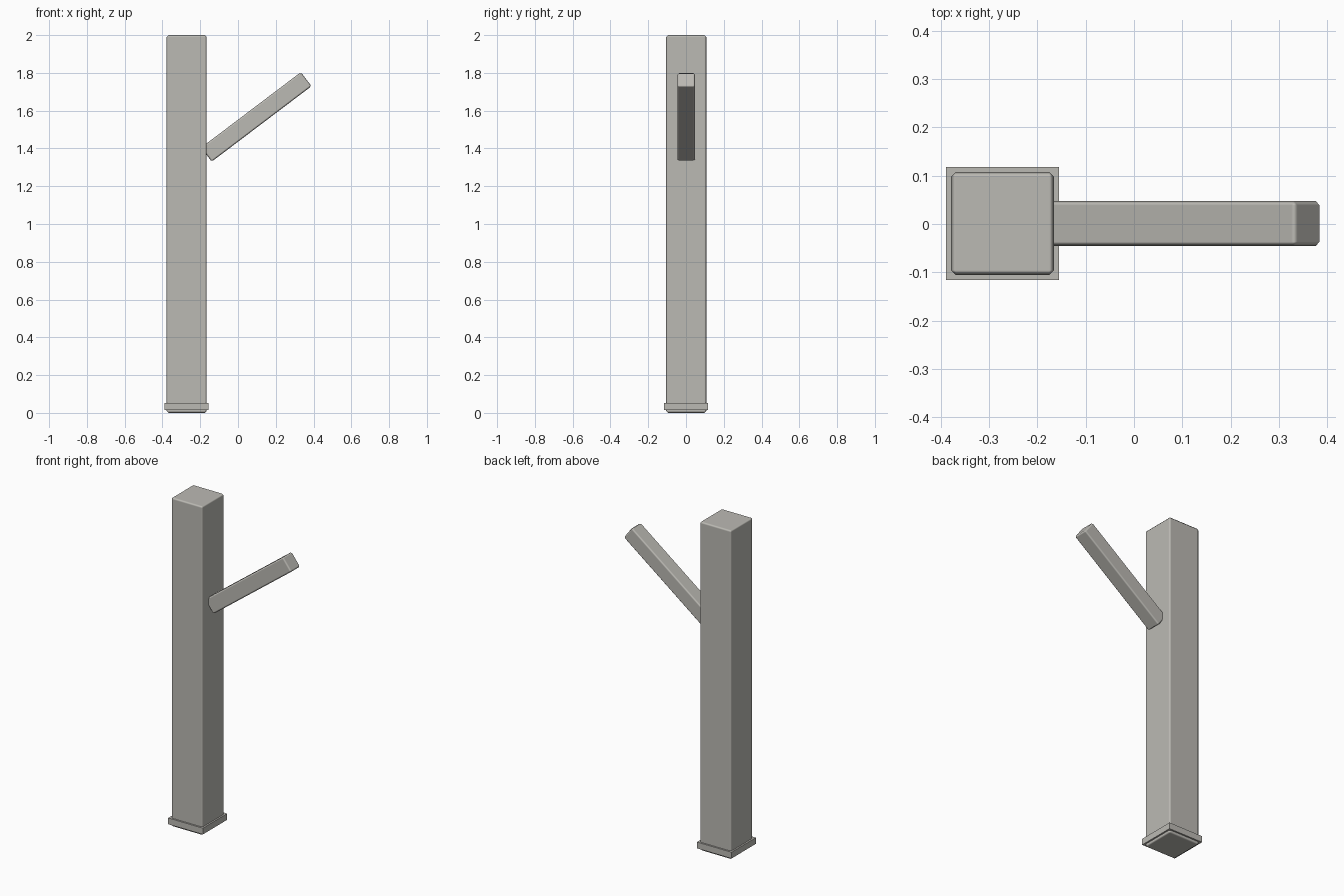
import bpy
import math

cube = bpy.data.objects.get("Cube")
if cube:
    bpy.data.objects.remove(cube, do_unlink=True)

stone = bpy.data.materials.new("warm grey")
stone.use_nodes = True
colour = (0.5, 0.49, 0.455, 1)
stone.diffuse_color = colour
stone.node_tree.nodes["Principled BSDF"].inputs["Base Color"].default_value = colour


def block(name, centre, size, bevel=0.0, tilt=0.0):
    """Box with an optional chamfer, tilted about the y axis."""
    bpy.ops.mesh.primitive_cube_add(size=1, location=centre)
    obj = bpy.context.object
    obj.name = name
    obj.scale = size
    bpy.ops.object.transform_apply(location=False, rotation=False, scale=True)
    obj.rotation_euler.y = tilt
    obj.data.materials.append(stone)
    if bevel:
        bpy.ops.object.shade_smooth()
        mod = obj.modifiers.new("chamfer", "BEVEL")
        mod.width = bevel
        mod.segments = 1
        mod.harden_normals = True
    return obj


# Upright post, poking slightly below its collar
post_x = -0.272
block("post", (post_x, 0.001, 1.0), (0.213, 0.213, 2.0), 0.01)

# Square collar around the foot
block("foot_collar", (post_x, 0.001, 0.034), (0.233, 0.233, 0.038))

# Slanted arm, its lower end sunk into the post
block("slanted_arm", (0.097, 0.001, 1.567), (0.662, 0.093, 0.093), 0.009,
      -math.radians(37.1))
